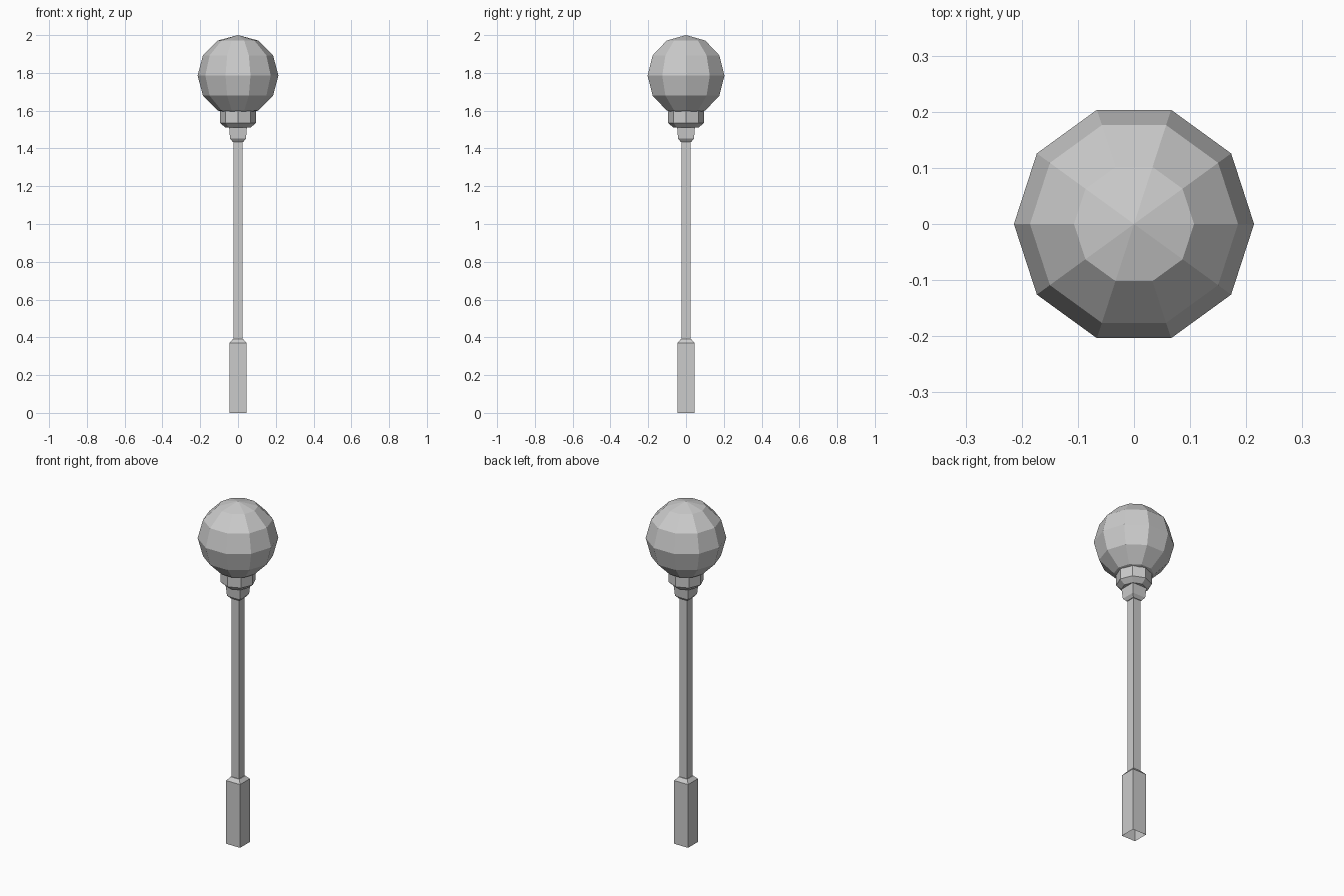
import bpy, bmesh, math

if "Cube" in bpy.data.objects:
    bpy.data.objects.remove(bpy.data.objects["Cube"])


def loft(name, sides, rings, phase=0.0, cap_bottom=True, cap_top=True):
    """Stack of (radius, z) rings joined by flat faces."""
    bm = bmesh.new()
    loops = []
    for r, z in rings:
        loops.append([bm.verts.new((r * math.cos(phase + math.tau * i / sides),
                                    r * math.sin(phase + math.tau * i / sides), z))
                      for i in range(sides)])
    for low, high in zip(loops, loops[1:]):
        for i in range(sides):
            j = (i + 1) % sides
            bm.faces.new((low[i], low[j], high[j], high[i]))
    if cap_bottom:
        bm.faces.new(loops[0][::-1])
    if cap_top:
        bm.faces.new(loops[-1])
    mesh = bpy.data.meshes.new(name)
    bm.to_mesh(mesh)
    bm.free()
    obj = bpy.data.objects.new(name, mesh)
    bpy.context.collection.objects.link(obj)
    return obj


def square(name, rings, **caps):
    """Square loft; rings give half-widths."""
    return loft(name, 4, [(h * math.sqrt(2), z) for h, z in rings], math.pi / 4, **caps)


# Square post: hollow foot, shaft and flared neck
square("post_base", [(0.045, 0), (0.045, 0.37), (0.028, 0.39), (0.024, 0.39)],
       cap_bottom=False, cap_top=False)
square("post_shaft", [(0.024, 0.39), (0.024, 1.435)], cap_bottom=False, cap_top=False)
square("post_neck", [(0.024, 1.435), (0.028, 1.435), (0.042, 1.452), (0.047, 1.51)],
       cap_bottom=False, cap_top=False)

# Octagonal collar holding the globe
loft("globe_collar", 8, [(0.066, 1.51), (0.095, 1.535), (0.095, 1.605)])

# Low-poly lamp globe
bpy.ops.mesh.primitive_uv_sphere_add(segments=10, ring_count=6, radius=0.214,
                                     location=(0, 0, 1.786))
globe = bpy.context.object
globe.name = "lamp_globe"
# put a vertex column on the x axis
v = max(globe.data.vertices, key=lambda p: p.co.x)
globe.rotation_euler.z = -math.atan2(v.co.y, v.co.x)
